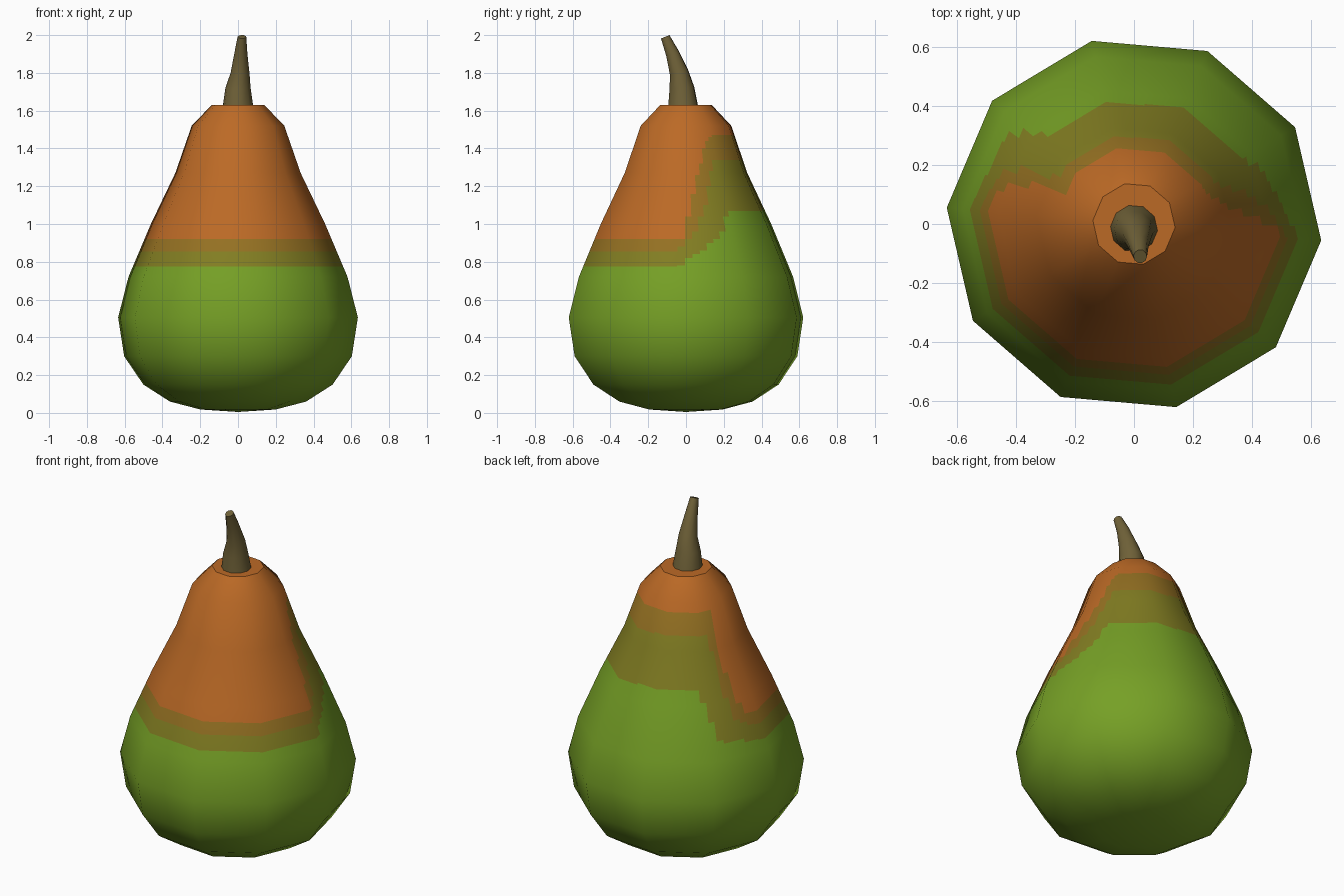
import bpy, bmesh, math
from mathutils import Vector

if "Cube" in bpy.data.objects:
    bpy.data.objects.remove(bpy.data.objects["Cube"])

SIDES, SUB, TURN = 10, 8, math.radians(-5)


def material(name, rgb):
    m = bpy.data.materials.new(name)
    m.diffuse_color = (*rgb, 1)
    m.use_nodes = True
    m.node_tree.nodes["Principled BSDF"].inputs["Base Color"].default_value = m.diffuse_color
    return m


green = material("leaf_green", (0.181, 0.352, 0.019))
olive = material("olive", (0.225, 0.208, 0.016))
brown = material("warm_brown", (0.30, 0.165, 0.016))
orange = material("ripe_orange", (0.50, 0.143, 0.019))
bark = material("stem_bark", (0.162, 0.122, 0.04))


def lerp_table(table, x):
    for (x0, y0), (x1, y1) in zip(table, table[1:]):
        if x <= x1:
            t = max(0, (x - x0) / (x1 - x0))
            return y0 + (y1 - y0) * t
    return table[-1][1]


# Body profile: (height, radius)
profile = [(0.005, 0.0), (0.018, 0.2), (0.06, 0.362), (0.15, 0.503), (0.30, 0.605),
           (0.505, 0.637), (0.72, 0.582), (1.0, 0.463), (1.27, 0.333),
           (1.52, 0.246), (1.63, 0.14)]

# Smooth profile normals at each profile point
seg = [Vector((z1 - z0, -(r1 - r0))).normalized()
       for (z0, r0), (z1, r1) in zip(profile, profile[1:])]
norms = [Vector((0, -1))] + [(a + b).normalized() for a, b in zip(seg, seg[1:])] + [seg[-1]]
norm_r = [(p[0], n.x) for p, n in zip(profile, norms)]
norm_z = [(p[0], n.y) for p, n in zip(profile, norms)]

# Colour borders: height against direction in degrees (higher at the back)
low = [(-5, .775), (24, .95), (31, 1.07), (135, 1.08), (143, .86), (147, .81), (172, .775)]
mid = [(-5, .855), (5, .95), (16, 1.12), (28, 1.34), (149, 1.35), (152, 1.1),
       (158, .91), (170, .855)]
high = [(-3, .92), (4, 1.1), (10, 1.25), (20, 1.4), (30, 1.47), (155, 1.47),
        (158, 1.2), (165, .93), (168, .92)]

# Ring heights: profile points plus fine rows through the coloured zone
heights = {p[0] for p in profile} | {.775, .855, 1.07, 1.35, 1.47}
heights |= {round(.74 + .02 * i, 3) for i in range(40)}
heights = sorted(heights)

bm = bmesh.new()
count = SIDES * SUB
step = 2 * math.pi / SIDES


def corner(k, r, z):
    return Vector((r * math.cos(TURN + k * step), r * math.sin(TURN + k * step), z))


normals = []


def smooth_normal(i, z):
    a = TURN + i * step / SUB
    n = lerp_table(norm_r, z)
    return Vector((n * math.cos(a), n * math.sin(a), lerp_table(norm_z, z))).normalized()


# Body: a ten-sided skin, each flat side cut into columns for the colours
rings = []
for z in heights[1:]:
    r = lerp_table(profile, z)
    ring = []
    for i in range(count):
        k, s = divmod(i, SUB)
        ring.append(bm.verts.new(corner(k, r, z).lerp(corner(k + 1, r, z), s / SUB)))
        normals.append(smooth_normal(i, z))
    rings.append(ring)
bottom = bm.verts.new((0, 0, 0.005))
normals.append(Vector((0, 0, -1)))
for i in range(count):
    j = (i + 1) % count
    bm.faces.new((bottom, rings[0][j], rings[0][i]))
    for a, b in zip(rings, rings[1:]):
        f = bm.faces.new((a[i], a[j], b[j], b[i]))
        c = f.calc_center_median()
        deg = math.degrees(math.atan2(c.y, c.x))
        if deg < -90:
            deg += 360
        f.material_index = sum(c.z > lerp_table(t, deg) for t in (low, mid, high))
cap = bm.faces.new(rings[-1])
cap.material_index = 3
mesh = bpy.data.meshes.new("pear_body")
bm.to_mesh(mesh)
bm.free()
for m in (green, olive, brown, orange):
    mesh.materials.append(m)
mesh.shade_smooth()
loop_normals = []
for p in mesh.polygons:
    for v in p.vertices:
        loop_normals.append((0, 0, 1) if len(p.vertices) > 4 else normals[v])
mesh.normals_split_custom_set(loop_normals)
body = bpy.data.objects.new("pear_body", mesh)
bpy.context.collection.objects.link(body)

# Stem: bent, tapering ten-sided tube (x, y, z, radius, tilt)
sections = [(0, -.014, 1.61, .083, 0), (0, -.022, 1.72, .067, .1),
            (.011, -.036, 1.80, .05, .25), (.015, -.07, 1.90, .035, .35),
            (.021, -.11, 1.991, .023, .4)]
bm = bmesh.new()
rings = []
for x, y, z, r, tilt in sections:
    rings.append([bm.verts.new(corner(k, r, 0) + Vector((x, y, z + tilt * corner(k, r, 0).y)))
                  for k in range(SIDES)])
for a, b in zip(rings, rings[1:]):
    for i in range(SIDES):
        j = (i + 1) % SIDES
        bm.faces.new((a[i], a[j], b[j], b[i]))
bm.faces.new(rings[-1])
bm.faces.new(rings[0][::-1])
mesh = bpy.data.meshes.new("stem")
bm.to_mesh(mesh)
bm.free()
mesh.materials.append(bark)
stem = bpy.data.objects.new("stem", mesh)
bpy.context.collection.objects.link(stem)
bpy.context.view_layer.objects.active = stem
stem.select_set(True)
bpy.ops.object.shade_smooth_by_angle(angle=math.radians(45))
